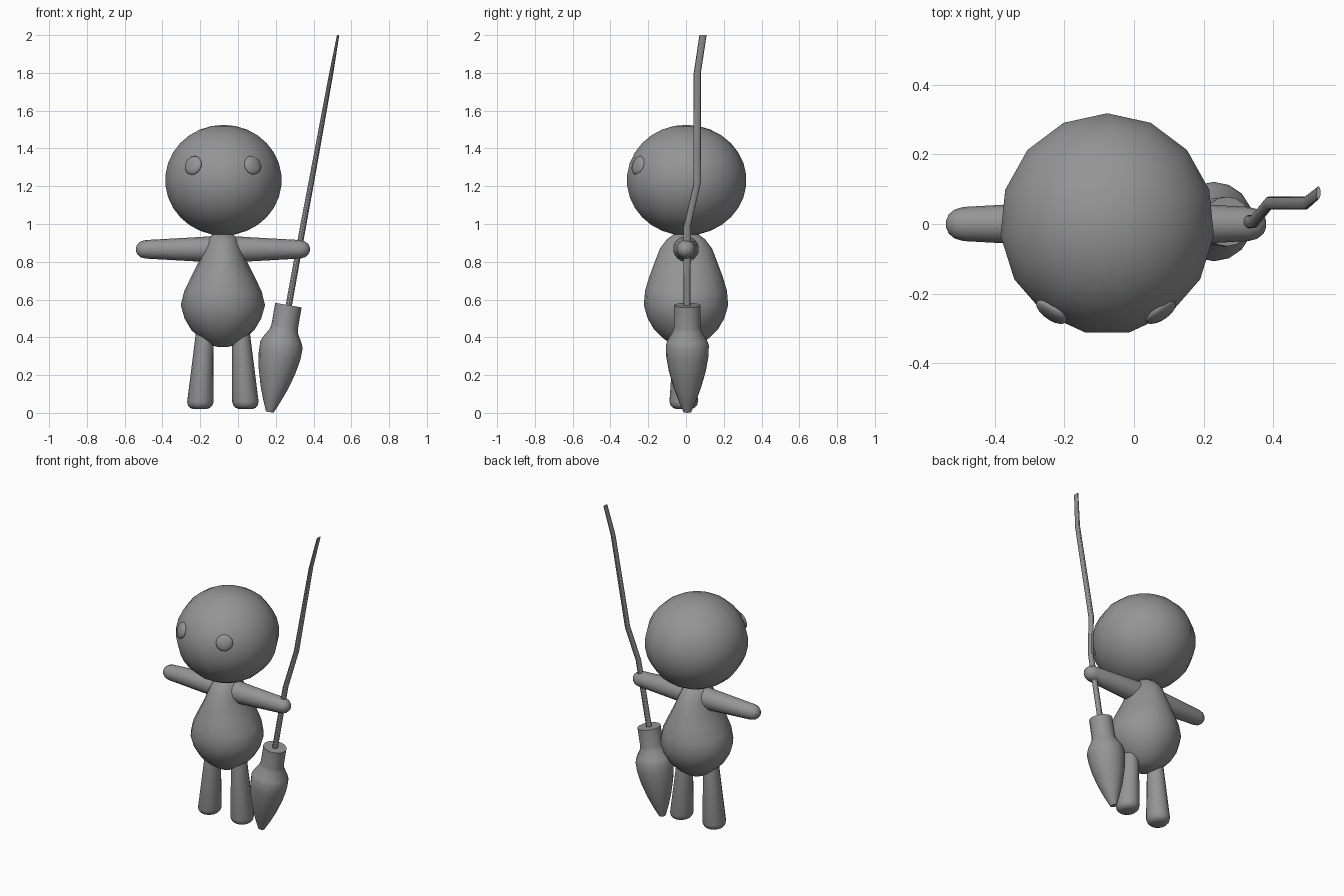
import bpy, bmesh, math
from mathutils import Vector, Matrix

if "Cube" in bpy.data.objects:
    bpy.data.objects.remove(bpy.data.objects["Cube"])

CX = -0.08                      # centre line of the figure
X, Y, Z = Vector((1, 0, 0)), Vector((0, 1, 0)), Vector((0, 0, 1))

grey = bpy.data.materials.new("plain grey")
grey.diffuse_color = (0.3, 0.3, 0.3, 1)
grey.use_nodes = True
grey.node_tree.nodes["Principled BSDF"].inputs["Base Color"].default_value = grey.diffuse_color


def finish(name, bm, angle=40):
    bmesh.ops.recalc_face_normals(bm, faces=bm.faces)
    me = bpy.data.meshes.new(name)
    bm.to_mesh(me)
    bm.free()
    me.materials.append(grey)
    ob = bpy.data.objects.new(name, me)
    bpy.context.collection.objects.link(ob)
    bpy.ops.object.select_all(action='DESELECT')
    ob.select_set(True)
    bpy.context.view_layer.objects.active = ob
    bpy.ops.object.shade_smooth_by_angle(angle=math.radians(angle))
    return ob


def loft(name, rings, u, v, sides=16, angle=40):
    """Skin over elliptical rings given as (centre, radius along u, radius along v)."""
    bm = bmesh.new()
    loops = []
    for c, ru, rv in rings:
        loops.append([bm.verts.new(Vector(c) + u * ru * math.cos(a) + v * rv * math.sin(a))
                      for a in (2 * math.pi * i / sides for i in range(sides))])
    for a, b in zip(loops, loops[1:]):
        for i in range(sides):
            j = (i + 1) % sides
            bm.faces.new((a[i], a[j], b[j], b[i]))
    bm.faces.new(loops[0])
    bm.faces.new(loops[-1])
    return finish(name, bm, angle)


def ball(name, matrix, segments, rings):
    bm = bmesh.new()
    bmesh.ops.create_uvsphere(bm, u_segments=segments, v_segments=rings, radius=1)
    bm.transform(matrix)
    return finish(name, bm, 60)


# Head
head_c = Vector((-0.077, 0, 1.232))
ball("head", Matrix.Translation(head_c) @ Matrix.Diagonal((0.31, 0.32, 0.293, 1)), 15, 15)

# Pear-shaped body: height, half width, half depth
body = [(0.35, 0.03, 0.03), (0.36, 0.07, 0.07), (0.39, 0.115, 0.115), (0.44, 0.168, 0.168),
        (0.50, 0.203, 0.203), (0.57, 0.223, 0.223), (0.645, 0.205, 0.217), (0.72, 0.168, 0.195),
        (0.80, 0.128, 0.165), (0.87, 0.10, 0.138), (0.92, 0.08, 0.10), (0.95, 0.05, 0.06)]
loft("body", [((CX, 0, z), rx, ry) for z, rx, ry in body], X, Y, 16, 60)

for s, side in ((-1, "left"), (1, "right")):
    # Arm with rounded hand: distance from centre line, radius
    arm = [(0.05, 0.070), (0.14, 0.064), (0.41, 0.049), (0.435, 0.042), (0.452, 0.028), (0.46, 0.01)]
    loft(side + "_arm", [((CX + s * d, 0, 0.866), r, r) for d, r in arm], Y, Z, 16, 60)

    # Leg with rounded foot: offset from centre line, height, radius
    leg = [(0.121, 0.02, 0.035), (0.121, 0.027, 0.053), (0.12, 0.04, 0.065),
           (0.119, 0.06, 0.07), (0.095, 0.44, 0.046)]
    loft(side + "_leg", [((CX + s * d, -0.012, z), r, r * 1.08) for d, z, r in leg], X, Y, 16, 60)

    # Eye: flattened ball lying on the head surface
    at = Vector((CX + s * 0.157, -0.252, 1.31))
    normal = Vector((s * 0.56, -0.80, 0.28))
    turn = normal.to_track_quat('Z', 'Y').to_matrix().to_4x4()
    ball(side + "_eye", Matrix.Translation(at) @ turn @ Matrix.Diagonal((0.052, 0.052, 0.02, 1)), 16, 8)

# Brush head leaning to one side: distance along axis, radius
axis = Vector((0.172, 0, 0.985)).normalized()
across = Y.cross(axis)
tip = Vector((0.168, 0.007, 0.004))
bristle = [(0, 0.02), (0.06, 0.046), (0.13, 0.072), (0.22, 0.098), (0.30, 0.112),
           (0.36, 0.114), (0.385, 0.105), (0.435, 0.076), (0.46, 0.071), (0.575, 0.071)]
loft("brush_head", [(tip + axis * t, r, r) for t, r in bristle], across, Y, 16)

# Bent handle: x, y, z, half thickness across
handle = [(0.26, 0.005, 0.52, 0.017), (0.345, 0.007, 0.99, 0.016), (0.388, 0.06, 1.22, 0.015),
          (0.494, 0.06, 1.80, 0.011), (0.53, 0.09, 2.0, 0.006)]
loft("brush_handle", [((x, y, z), r, 0.019) for x, y, z, r in handle], X, Y, 12, 30)
